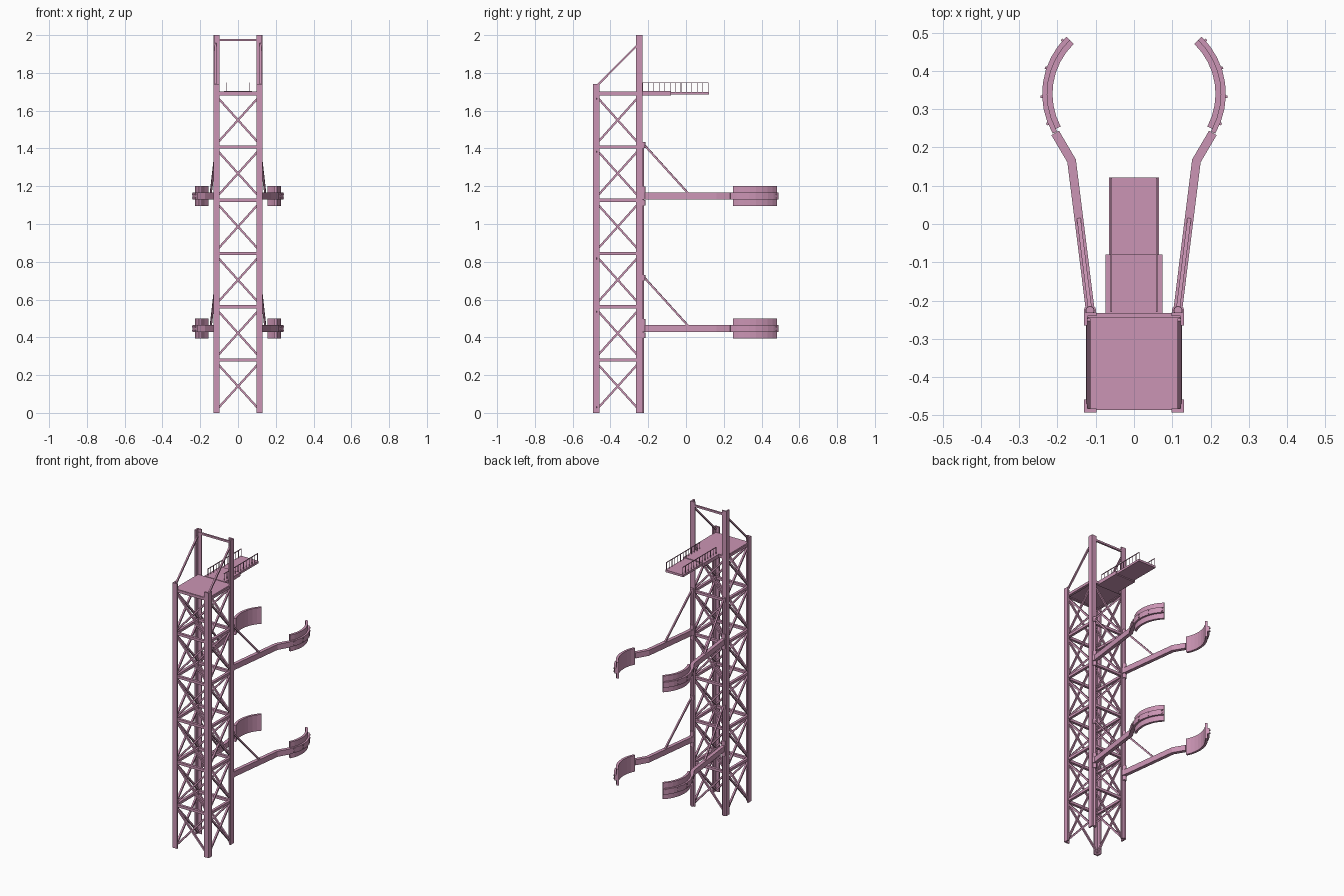
import bpy, bmesh, math
from mathutils import Vector, Matrix

if "Cube" in bpy.data.objects:
    bpy.data.objects.remove(bpy.data.objects["Cube"])

pink = bpy.data.materials.new("dusty_pink")
pink.diffuse_color = (0.60, 0.30, 0.46, 1)
pink.use_nodes = True
pink.node_tree.nodes["Principled BSDF"].inputs["Base Color"].default_value = pink.diffuse_color


def finish(bm, name, mirror=False, smooth=False):
    bmesh.ops.recalc_face_normals(bm, faces=bm.faces)
    me = bpy.data.meshes.new(name)
    bm.to_mesh(me)
    bm.free()
    me.materials.append(pink)
    ob = bpy.data.objects.new(name, me)
    bpy.context.collection.objects.link(ob)
    if mirror:
        ob.modifiers.new("mirror", 'MIRROR').use_axis[0] = True
    if smooth:
        bpy.context.view_layer.objects.active = ob
        ob.select_set(True)
        bpy.ops.object.shade_smooth_by_angle(angle=math.radians(35))
        ob.select_set(False)
    return ob


def box(bm, x0, x1, y0, y1, z0, z1):
    m = Matrix.Translation(((x0 + x1) / 2, (y0 + y1) / 2, (z0 + z1) / 2))
    bmesh.ops.create_cube(bm, size=1, matrix=m @ Matrix.Diagonal((x1 - x0, y1 - y0, z1 - z0, 1)))


def bar(bm, a, b, w, h=None):
    """Square bar between two points."""
    a, b = Vector(a), Vector(b)
    d = b - a
    m = Matrix.Translation((a + b) / 2) @ d.to_track_quat('Z', 'Y').to_matrix().to_4x4()
    bmesh.ops.create_cube(bm, size=1, matrix=m @ Matrix.Diagonal((w, h or w, d.length, 1)))


def cyl(bm, x, y, z0, z1, r, seg=12):
    bmesh.ops.create_cone(bm, cap_ends=True, segments=seg, radius1=r, radius2=r, depth=z1 - z0,
                          matrix=Matrix.Translation((x, y, (z0 + z1) / 2)))


def prism(bm, pts, z0, z1):
    """Extrude a flat outline upwards."""
    f = bm.faces.new([bm.verts.new((x, y, z0)) for x, y in pts])
    ext = bmesh.ops.extrude_face_region(bm, geom=[f])
    up = [v for v in ext['geom'] if isinstance(v, bmesh.types.BMVert)]
    bmesh.ops.translate(bm, verts=up, vec=(0, 0, z1 - z0))
    if f.is_valid and len(f.link_loops if hasattr(f, 'link_loops') else f.loops) == 0:
        bm.faces.remove(f)


def ribbon(bm, path, half, z0, z1):
    """Sweep a rectangle along a flat path with mitred corners."""
    p = [Vector(q) for q in path]
    rings = []
    for i, q in enumerate(p):
        d0 = (q - p[i - 1]).normalized() if i else (p[1] - q).normalized()
        d1 = (p[i + 1] - q).normalized() if i < len(p) - 1 else d0
        t = (d0 + d1).normalized()
        n = Vector((t.y, -t.x)) * half / max(t.dot(d0), 0.5)
        rings.append([bm.verts.new((*(q + s * n), z)) for s, z in
                      ((1, z0), (1, z1), (-1, z1), (-1, z0))])
    for a, b in zip(rings, rings[1:]):
        for k in range(4):
            bm.faces.new((a[k], a[(k + 1) % 4], b[(k + 1) % 4], b[k]))
    bm.faces.new(rings[0])
    bm.faces.new(rings[-1])


# Angle-section corner legs, open side facing the tower centre
def leg(name, y, s, top):
    o, i, t = 0.131, 0.098, 0.01
    bm = bmesh.new()
    prism(bm, [(o, y), (i, y), (i, y + s * t), (o - t, y + s * t),
               (o - t, y + s * 0.034), (o, y + s * 0.034)], 0, top)
    finish(bm, name, mirror=True)


leg("front_legs", -0.492, 1, 1.74)
leg("rear_legs", -0.231, -1, 2.0)

# Lattice: six bays of crossed braces with a horizontal above each
yf, yb, xs = -0.478, -0.245, 0.117
corners = [(-xs, yf), (xs, yf), (xs, yb), (-xs, yb)]
levels = [0.0] + [0.28 + 0.282 * i for i in range(6)]
rails, braces = bmesh.new(), bmesh.new()
for k in range(4):
    a, b = corners[k], corners[(k + 1) % 4]
    for lo, hi in zip(levels, levels[1:]):
        bar(rails, (*a, hi), (*b, hi), 0.017)
        z0, z1 = lo + 0.012, hi - 0.01
        bar(braces, (*a, z0), (*b, z1), 0.011)
        bar(braces, (*b, z0), (*a, z1), 0.011)
finish(rails, "lattice_horizontals")
finish(braces, "lattice_cross_braces")

# Upper frame above the deck
bm = bmesh.new()
bar(bm, (-0.125, -0.238, 1.974), (0.125, -0.238, 1.974), 0.012)
for s in (-1, 1):
    bar(bm, (s * 0.119, -0.478, 1.725), (s * 0.119, -0.25, 1.955), 0.010)
finish(bm, "top_frame")

# Deck and walkway
bm = bmesh.new()
box(bm, -0.12, 0.12, -0.484, -0.24, 1.686, 1.701)
finish(bm, "deck")
bm = bmesh.new()
box(bm, -0.074, 0.074, -0.242, -0.08, 1.68, 1.704)
finish(bm, "walkway_sleeve")
bm = bmesh.new()
box(bm, -0.065, 0.065, -0.24, 0.122, 1.686, 1.700)
finish(bm, "walkway")

# Walkway railing
bm = bmesh.new()
bar(bm, (0.059, -0.23, 1.748), (0.059, 0.12, 1.748), 0.004)
for i in range(13):
    y = -0.228 + i * 0.0288
    bar(bm, (0.059, y, 1.698), (0.059, y, 1.748), 0.003)
finish(bm, "walkway_railing", mirror=True)

# Pivot poles behind the rear legs
bm = bmesh.new()
cyl(bm, 0.115, -0.229, 0, 1.43, 0.007)
finish(bm, "pivot_poles", mirror=True, smooth=True)


# Clamp arms
def arc(r, a0, a1, n):
    return [(0.032 + r * math.cos(math.radians(a0 + (a1 - a0) * i / n)),
             0.34 + r * math.sin(math.radians(a0 + (a1 - a0) * i / n))) for i in range(n + 1)]


for label, z in (("lower", 0.446), ("upper", 1.148)):
    # Straight boom with a cranked end running into the curved band
    bm = bmesh.new()
    ribbon(bm, [(0.115, -0.22), (0.163, 0.165), (0.206, 0.238)], 0.0115, z - 0.018, z + 0.018)
    finish(bm, label + "_arm_boom", mirror=True)
    bm = bmesh.new()
    ribbon(bm, arc(0.2015, -30, 46, 8), 0.0065, z - 0.018, z + 0.018)
    finish(bm, label + "_arm_band", mirror=True)
    # Curved gripping pad on the inner side
    bm = bmesh.new()
    ribbon(bm, arc(0.1885, -28, 46, 8), 0.0075, z - 0.053, z + 0.054)
    finish(bm, label + "_clamp_pad", mirror=True)
    # Bolts along the outside of the band
    bm = bmesh.new()
    for ang in (-22, -2, 19, 42):
        c, s = math.cos(math.radians(ang)), math.sin(math.radians(ang))
        for dz in (-0.01, 0.01):
            bar(bm, (0.032 + 0.20 * c, 0.34 + 0.20 * s, z + dz),
                (0.032 + 0.212 * c, 0.34 + 0.212 * s, z + dz), 0.007)
    finish(bm, label + "_band_bolts", mirror=True)
    # Hinge knuckles
    bm = bmesh.new()
    cyl(bm, 0.115, -0.226, z - 0.05, z - 0.02, 0.012)
    cyl(bm, 0.115, -0.226, z - 0.018, z + 0.018, 0.016)
    cyl(bm, 0.115, -0.226, z + 0.02, z + 0.05, 0.012)
    cyl(bm, 0.115, -0.226, z + 0.255, z + 0.285, 0.011)
    finish(bm, label + "_arm_hinge", mirror=True, smooth=True)
    # Diagonal stay holding up the boom
    bm = bmesh.new()
    bar(bm, (0.115, -0.222, z + 0.272), (0.144, 0.012, z + 0.014), 0.010)
    finish(bm, label + "_arm_stay", mirror=True)
